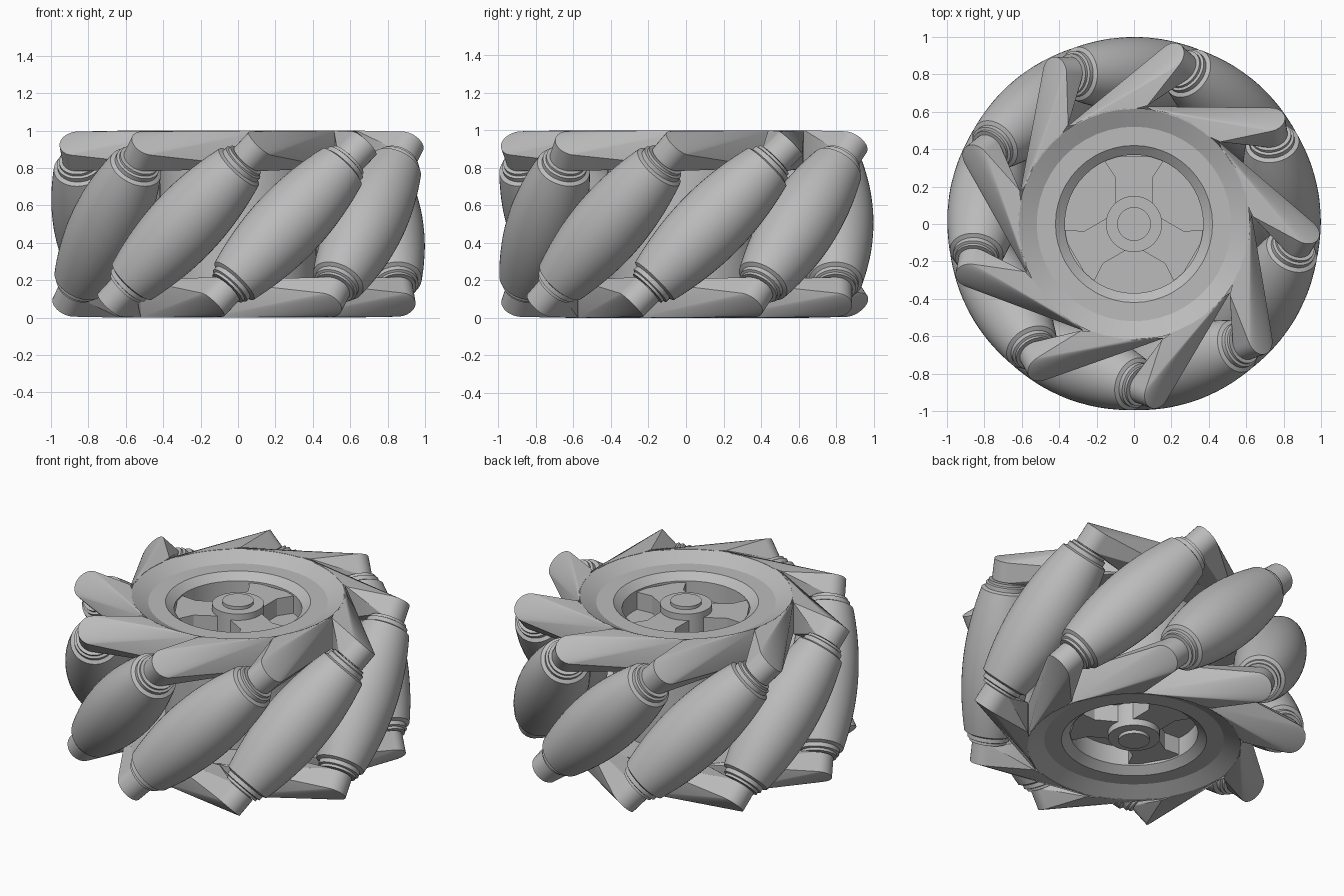
import bpy, bmesh, math
from mathutils import Vector, Matrix

if "Cube" in bpy.data.objects:
    bpy.data.objects.remove(bpy.data.objects["Cube"])

COUNT, START = 9, math.radians(-110.5)
AXIS_R, MID = 0.8, 0.5

grey = bpy.data.materials.new("plain_grey")
grey.use_nodes = True
grey.diffuse_color = (0.5, 0.5, 0.5, 1)
grey.node_tree.nodes["Principled BSDF"].inputs["Base Color"].default_value = (0.5, 0.5, 0.5, 1)
parts = []


def to_mesh(bm, name):
    bmesh.ops.recalc_face_normals(bm, faces=bm.faces)
    mesh = bpy.data.meshes.new(name)
    bm.to_mesh(mesh)
    bm.free()
    mesh.materials.append(grey)
    return mesh


def place(name, mesh, angle=0.0):
    ob = bpy.data.objects.new(name, mesh)
    ob.rotation_euler.z = angle
    bpy.context.collection.objects.link(ob)
    parts.append(ob)
    return ob


def lathe(profile, sides, matrix=Matrix(), closed=False):
    """Spin a (radius, height) profile around z; closed joins its two ends."""
    bm = bmesh.new()
    rings = [[bm.verts.new((r * math.cos(k * math.tau / sides),
                            r * math.sin(k * math.tau / sides), h))
              for k in range(sides)] for r, h in profile]
    pairs = list(zip(rings, rings[1:]))
    if closed:
        pairs.append((rings[-1], rings[0]))
    else:
        bm.faces.new(rings[0])
        bm.faces.new(rings[-1])
    for a, b in pairs:
        for k in range(sides):
            n = (k + 1) % sides
            bm.faces.new((a[k], a[n], b[n], b[k]))
    bm.transform(matrix)
    return bm


def hull(points):
    bm = bmesh.new()
    for p in points:
        bm.verts.new(p)
    bmesh.ops.remove_doubles(bm, verts=bm.verts, dist=0.0005)
    out = bmesh.ops.convex_hull(bm, input=bm.verts)
    junk = {g for g in out["geom_interior"] if isinstance(g, bmesh.types.BMVert)}
    bmesh.ops.delete(bm, geom=list(junk), context="VERTS")
    bmesh.ops.dissolve_limit(bm, angle_limit=0.01, verts=bm.verts, edges=bm.edges)
    return bm


# Barrel rollers, tilted 45 degrees, with end collars and a thin axle
def barrel(t):
    return 1 - math.sqrt(AXIS_R ** 2 + t * t / 2)


half = [(barrel(t), t) for t in [0.43 * i / 10 for i in range(11)]]
half += [(0.122, 0.44), (0.122, 0.465), (0.108, 0.47), (0.108, 0.485),
         (0.07, 0.485), (0.07, 0.53)]
profile = [(r, -h) for r, h in reversed(half[1:])] + half
tilt = Matrix.Translation((AXIS_R, 0, MID)) @ Matrix.Rotation(math.radians(-45), 4, "X")
roller = to_mesh(lathe(profile, 48, tilt), "roller")

# Wedge arms: round tilted tip running down to the hub flange
tip = []
for t in (0.49, 0.61):
    for k in range(32):
        a = k * math.tau / 32
        p = tilt @ Vector((0.09 * math.cos(a), 0.09 * math.sin(a), t))
        tip.append((p.x, p.y, min(p.z, 1.0)))
base = [(x, y, z) for x, y in ((0.527, 0.357), (0.163, 0.61)) for z in (0.8, 1)]
arm = tip + base
upper_arm = to_mesh(hull(arm), "upper_arm")
lower_arm = to_mesh(hull([(x, -y, 1 - z) for x, y, z in arm]), "lower_arm")

# Hidden cutter that trims the arms to the round flange
cutter = place("arm_trim_cutter", to_mesh(lathe([(0.615, -0.2), (0.615, 1.2)], 48), "arm_trim_cutter"))
cutter.hide_render = True
cutter.hide_viewport = True
parts.remove(cutter)

for i in range(COUNT):
    angle = START + i * math.tau / COUNT
    place(f"roller_{i + 1}", roller, angle)
    for name, mesh in (("upper_arm", upper_arm), ("lower_arm", lower_arm)):
        ob = place(f"{name}_{i + 1}", mesh, angle)
        trim = ob.modifiers.new("trim", "BOOLEAN")
        trim.operation = "DIFFERENCE"
        trim.solver = "EXACT"
        trim.object = cutter

# Hub: dished flanges joined by a narrower barrel
outer = [(0.42, 0.8), (0.62, 0.8), (0.62, 1.0), (0.52, 0.95), (0.42, 0.95), (0.37, 0.91), (0.37, 0.75)]
section = outer + [(r, 1 - z) for r, z in reversed(outer)]
place("hub_rim", to_mesh(lathe(section, 48, closed=True), "hub_rim"))

# Centre web, boss and axle
for name, radius, top in (("web", 0.39, 0.79), ("boss", 0.15, 0.94), ("axle", 0.09, 0.96)):
    place(name, to_mesh(lathe([(radius, 1 - top), (radius, top)], 48), name))

# Three spokes, flared where they meet the rim
outline = [(0.08, 0.1), (0.25, 0.1), (0.34, 0.16), (0.36, 0.1)]
outline += [(x, -y) for x, y in reversed(outline)]
bm = bmesh.new()
face = bm.faces.new([bm.verts.new((x, y, 0.1)) for x, y in outline])
ext = bmesh.ops.extrude_face_region(bm, geom=[face])
bmesh.ops.translate(bm, vec=(0, 0, 0.8),
                    verts=[g for g in ext["geom"] if isinstance(g, bmesh.types.BMVert)])
spoke = to_mesh(bm, "spoke")
for i in range(3):
    place(f"spoke_{i + 1}", spoke, math.radians(90 + 120 * i))

# Smooth round surfaces, keep hard edges
bpy.ops.object.select_all(action="DESELECT")
for ob in parts:
    ob.select_set(True)
bpy.context.view_layer.objects.active = parts[0]
bpy.ops.object.shade_smooth_by_angle(angle=math.radians(20))
